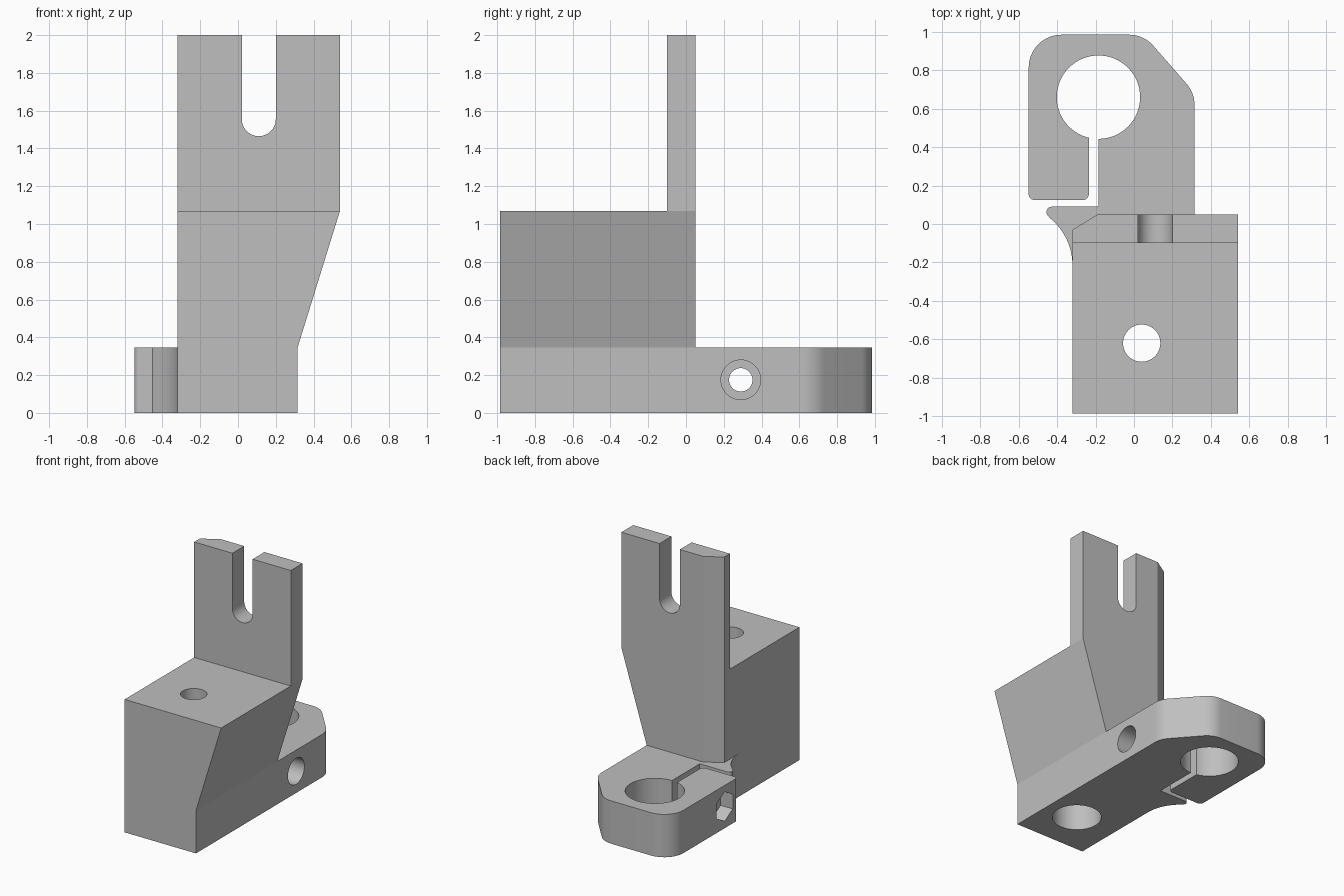
import bpy, bmesh, math
from mathutils import Vector

if "Cube" in bpy.data.objects:
    bpy.data.objects.remove(bpy.data.objects["Cube"])

grey = bpy.data.materials.new("plain grey")
grey.diffuse_color = (0.52, 0.52, 0.52, 1)
grey.use_nodes = True
grey.node_tree.nodes["Principled BSDF"].inputs["Base Color"].default_value = grey.diffuse_color


def prism(name, pts, lo, hi, axis):
    """Extrude a 2D outline from lo to hi along an axis."""
    place = {"x": lambda a, b, h: (h, a, b),
             "y": lambda a, b, h: (a, h, b),
             "z": lambda a, b, h: (a, b, h)}[axis]
    bm = bmesh.new()
    low = [bm.verts.new(place(a, b, lo)) for a, b in pts]
    top = [bm.verts.new(place(a, b, hi)) for a, b in pts]
    bm.faces.new(low)
    bm.faces.new(top)
    n = len(pts)
    for i in range(n):
        j = (i + 1) % n
        bm.faces.new((low[i], low[j], top[j], top[i]))
    bmesh.ops.recalc_face_normals(bm, faces=bm.faces)
    me = bpy.data.meshes.new(name)
    bm.to_mesh(me)
    bm.free()
    me.materials.append(grey)
    ob = bpy.data.objects.new(name, me)
    bpy.context.collection.objects.link(ob)
    return ob


def arc(cx, cy, r, a0, a1, n):
    return [(cx + r * math.cos(math.radians(a0 + (a1 - a0) * i / n)),
             cy + r * math.sin(math.radians(a0 + (a1 - a0) * i / n))) for i in range(n + 1)]


def circle(cx, cy, r, n=64, start=0):
    return arc(cx, cy, r, start, start + 360, n)[:-1]


def box(a0, b0, a1, b1):
    return [(a0, b0), (a1, b0), (a1, b1), (a0, b1)]


def rounded(corners, n=10):
    """Outline from (x, y, radius) corners."""
    out = []
    for i, (x, y, r) in enumerate(corners):
        p = Vector((x, y))
        if r == 0:
            out.append((x, y))
            continue
        u = (Vector(corners[i - 1][:2]) - p).normalized()
        v = (Vector(corners[(i + 1) % len(corners)][:2]) - p).normalized()
        half = u.angle(v) / 2
        c = p + (u + v).normalized() * (r / math.sin(half))
        s = p + u * (r / math.tan(half)) - c
        e = p + v * (r / math.tan(half)) - c
        a0 = math.atan2(s.y, s.x)
        d = (math.atan2(e.y, e.x) - a0 + math.pi) % (2 * math.pi) - math.pi
        out += [(c.x + r * math.cos(a0 + d * k / n), c.y + r * math.sin(a0 + d * k / n))
                for k in range(n + 1)]
    return out


def combine(ob, other, op):
    """Apply a boolean and remove the helper."""
    other.hide_render = True
    m = ob.modifiers.new(op, "BOOLEAN")
    m.object, m.operation, m.solver = other, op, "EXACT"
    bpy.context.view_layer.update()
    dg = bpy.context.evaluated_depsgraph_get()
    me = bpy.data.meshes.new_from_object(ob.evaluated_get(dg))
    ob.modifiers.clear()
    ob.data = me
    bpy.data.objects.remove(other)


# Body and slotted plate, from the front outline
slot = arc(0.11, 1.555, 0.09, 0, -180, 24)
body = prism("bracket", [(-0.32, 0), (0.315, 0), (0.315, 0.345), (0.54, 1.07), (0.54, 2),
                         (0.20, 2)] + slot + [(0.02, 2), (-0.32, 2)], -0.985, 0.05, "y")
combine(body, prism("step_cut", box(-1, 1.07, 1, 3), -2, -0.10, "y"), "DIFFERENCE")
combine(body, prism("chamfer_cut", [(-0.4825, -0.13), (-0.0275, 0.15), (-0.4825, 0.15)],
                    0.3, 3, "z"), "DIFFERENCE")

# Split clamp with the curved finger, from the top outline
finger = arc(-0.64, -0.217, 0.32, 0, 50, 16)
tip = [(x, y, 0) for x, y in finger]
outline = rounded([(-0.548, 0.985, 0.17), (0.05, 0.985, 0.165), (0.315, 0.683, 0.17),
                   (0.315, -0.5, 0), (-0.32, -0.5, 0)] + tip +
                  [(-0.493, 0.09, 0.028), (-0.185, 0.09, 0), (-0.185, 0.6, 0),
                   (-0.235, 0.6, 0), (-0.235, 0.125, 0.03), (-0.548, 0.125, 0.03)])
combine(body, prism("clamp", outline, 0, 0.345, "z"), "UNION")

# Holes: rod hole, mounting hole with recess below, clamp screw with head and nut pockets
for name, pts, lo, hi, axis in (
        ("rod_hole", circle(-0.185, 0.66, 0.217), -0.1, 0.5, "z"),
        ("mount_hole", circle(0.04, -0.62, 0.097, 48), -0.1, 1.2, "z"),
        ("mount_recess", circle(0.04, -0.62, 0.184), -0.1, 0.72, "z"),
        ("screw_hole", circle(0.29, 0.175, 0.062, 40), -0.7, 0.5, "x"),
        ("screw_head_recess", circle(0.29, 0.175, 0.105, 48), 0.115, 0.5, "x"),
        ("nut_pocket", circle(0.29, 0.175, 0.118, 6, 90), -0.7, -0.44, "x")):
    combine(body, prism(name, pts, lo, hi, axis), "DIFFERENCE")

bpy.context.view_layer.objects.active = body
body.select_set(True)
bpy.ops.object.shade_smooth_by_angle(angle=math.radians(15))
